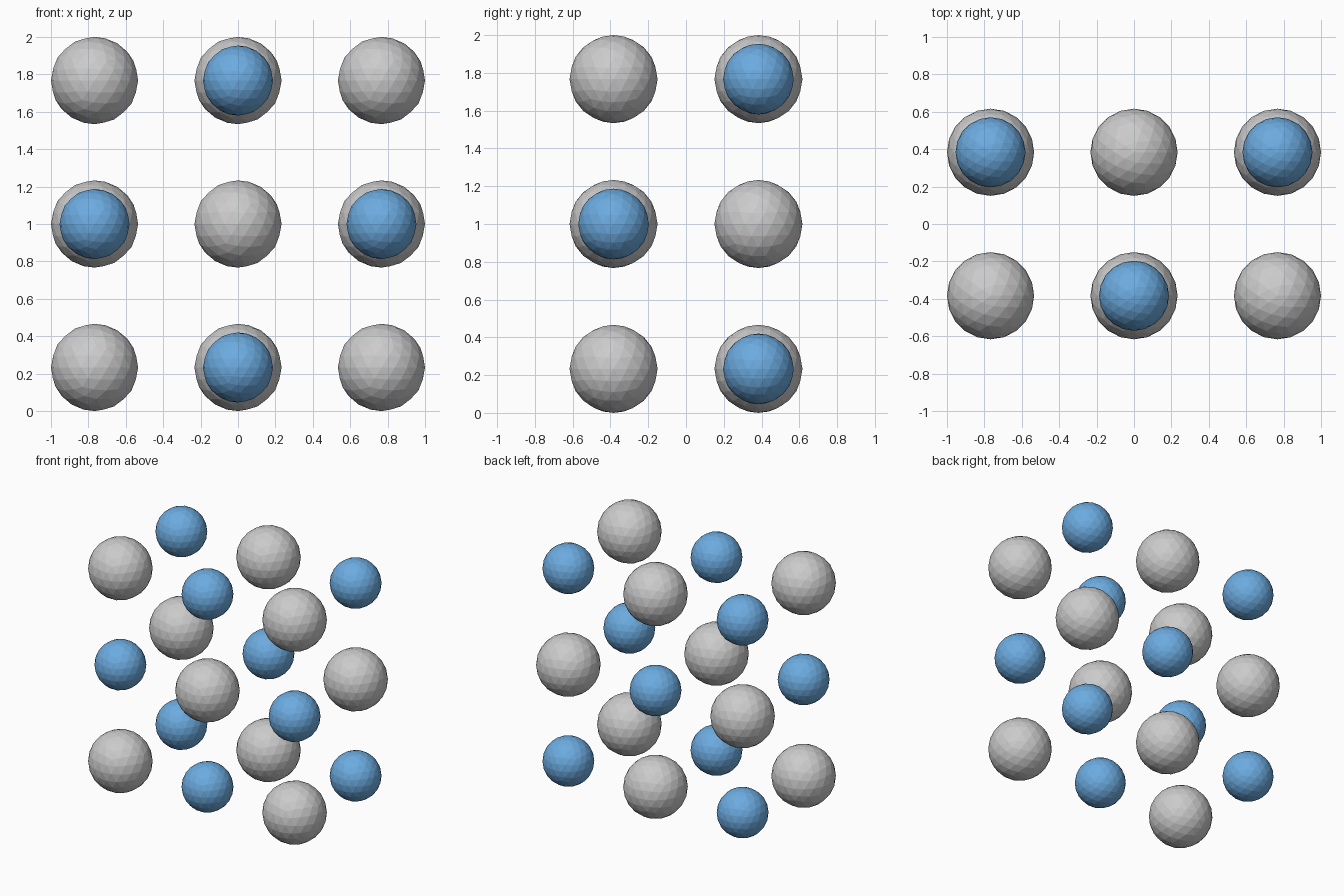
import bpy

if "Cube" in bpy.data.objects:
    bpy.data.objects.remove(bpy.data.objects["Cube"])

SPACING = 0.767
LARGE_R = 0.233
SMALL_R = 0.187

blue = bpy.data.materials.new("blue")
blue.diffuse_color = (0.15, 0.41, 0.75, 1.0)
blue.use_nodes = True
blue.node_tree.nodes["Principled BSDF"].inputs["Base Color"].default_value = blue.diffuse_color


def add_ion(name, radius, location, material=None):
    """Flat-faced sphere at one lattice site."""
    bpy.ops.mesh.primitive_ico_sphere_add(subdivisions=3, radius=radius, location=location)
    ion = bpy.context.object
    ion.name = name
    if material:
        ion.data.materials.append(material)


# 3 x 2 x 3 crystal lattice, large grey and small blue spheres alternating
for i in range(3):
    for j in range(2):
        for k in range(3):
            site = ((i - 1) * SPACING, (j - 0.5) * SPACING, 1 + (k - 1) * SPACING)
            if (i + j + k) % 2 == 0:
                add_ion(f"large_ion_{i}{j}{k}", LARGE_R, site)
            else:
                add_ion(f"small_ion_{i}{j}{k}", SMALL_R, site, blue)
